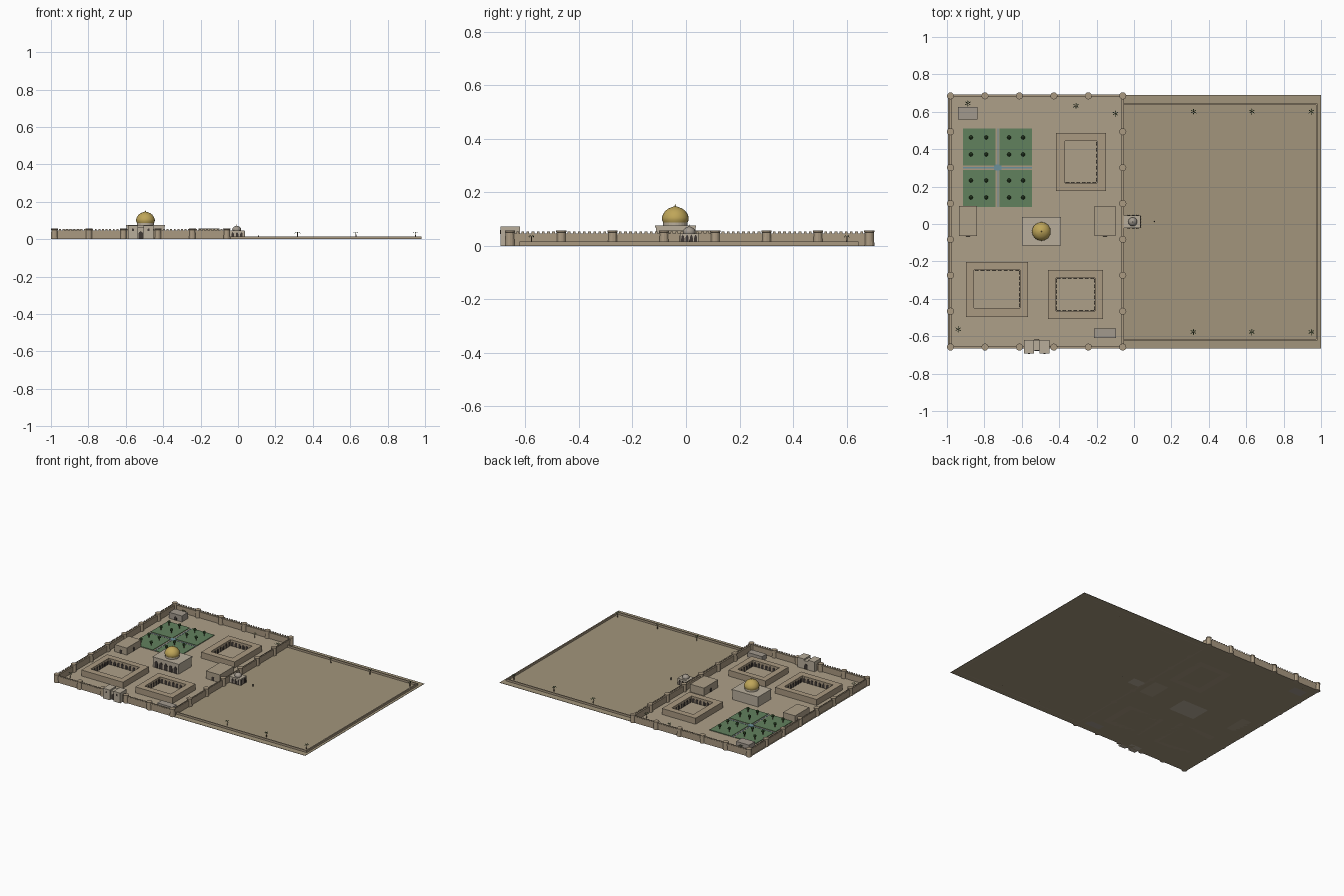
import bpy, bmesh, math
from mathutils import Matrix, Vector

if "Cube" in bpy.data.objects:
    bpy.data.objects.remove(bpy.data.objects["Cube"])

MATS = {}
COLORS = dict(sand=(0.42, 0.35, 0.25), wall=(0.40, 0.32, 0.22), pale=(0.48, 0.42, 0.33),
              grey=(0.36, 0.32, 0.27), earth=(0.36, 0.30, 0.20), dark=(0.05, 0.04, 0.035),
              gold=(0.52, 0.38, 0.10), leaf=(0.04, 0.09, 0.03), lawn=(0.12, 0.22, 0.11),
              water=(0.15, 0.28, 0.33), trunk=(0.15, 0.10, 0.06))


def finish(name, bm, color):
    bmesh.ops.recalc_face_normals(bm, faces=bm.faces)
    me = bpy.data.meshes.new(name)
    bm.to_mesh(me)
    bm.free()
    ob = bpy.data.objects.new(name, me)
    bpy.context.collection.objects.link(ob)
    if color not in MATS:
        MATS[color] = bpy.data.materials.new(color)
        MATS[color].diffuse_color = (*COLORS[color], 1)
    me.materials.append(MATS[color])
    return ob


def box(bm, x0, x1, y0, y1, z0, z1):
    m = Matrix.Translation(((x0 + x1) / 2, (y0 + y1) / 2, (z0 + z1) / 2)) @ Matrix.Diagonal((x1 - x0, y1 - y0, z1 - z0, 1))
    bmesh.ops.create_cube(bm, size=1, matrix=m)


def boxes(name, color, *dims):
    bm = bmesh.new()
    for d in dims:
        box(bm, *d)
    return finish(name, bm, color)


def lathe(bm, x, y, profile, n, smooth=False):
    # profile: (radius, z) pairs, closed with flat caps or a tip
    rings = []
    for r, z in profile:
        if r == 0:
            rings.append([bm.verts.new((x, y, z))] * n)
        else:
            rings.append([bm.verts.new((x + r * math.cos(2 * math.pi * i / n), y + r * math.sin(2 * math.pi * i / n), z)) for i in range(n)])
    for a, b in zip(rings, rings[1:]):
        for i in range(n):
            j = (i + 1) % n
            f = bm.faces.new(list(dict.fromkeys((a[i], a[j], b[j], b[i]))))
            f.smooth = smooth
    for ring in (rings[0], rings[-1]):
        if ring[0] is not ring[1]:
            bm.faces.new(ring)


def arch(bm, x, y, ang, w, h, z0=0.002, t=0.003):
    # pointed arch panel standing at x, y and facing direction ang
    n = Vector((math.cos(ang), math.sin(ang), 0))
    s = Vector((-n.y, n.x, 0))
    prof = [(-.5, 0), (.5, 0), (.5, .6), (.38, .82), (0, 1), (-.38, .82), (-.5, .6)]
    rows = [[bm.verts.new(Vector((x, y, z0)) + s * u * w + n * d + Vector((0, 0, v * h))) for u, v in prof] for d in (-t / 2, t / 2)]
    bm.faces.new(rows[0])
    bm.faces.new(rows[1])
    for i in range(7):
        j = (i + 1) % 7
        bm.faces.new((rows[0][i], rows[0][j], rows[1][j], rows[1][i]))


def arcade(bm, p, q, ang, count, w, h):
    for i in range(count):
        k = (i + .5) / count
        arch(bm, p[0] + (q[0] - p[0]) * k, p[1] + (q[1] - p[1]) * k, ang, w, h)


# ground
boxes("ground", "earth", (-.995, 1, -.665, .69, 0, .002))
boxes("compound_floor", "sand", (-.98, -.06, -.655, .685, .001, .003))

# low boundary of the eastern field
boxes("field_boundary", "wall", (-.06, .982, .637, .645, 0, .016), (-.06, .982, -.622, -.614, 0, .016),
      (.973, .982, -.622, .645, 0, .016))

# crenellated compound wall
X0, X1, Y0, Y1, T = -.981, -.06, -.658, .685, .007
boxes("compound_wall", "wall", (X0, X1, Y0 - T, Y0 + T, 0, .046), (X0, X1, Y1 - T, Y1 + T, 0, .046),
      (X0 - T, X0 + T, Y0, Y1, 0, .046), (X1 - T, X1 + T, Y0, Y1, 0, .046))
bm = bmesh.new()
for i in range(48):
    c = X0 + (i + .5) * (X1 - X0) / 48
    for y in (Y0, Y1):
        box(bm, c - .005, c + .005, y - T, y - T + .005, .046, .054) if y < 0 else box(bm, c - .005, c + .005, y + T - .005, y + T, .046, .054)
for i in range(70):
    c = Y0 + (i + .5) * (Y1 - Y0) / 70
    box(bm, X0 - T, X0 - T + .005, c - .005, c + .005, .046, .054)
    box(bm, X1 + T - .005, X1 + T, c - .005, c + .005, .046, .054)
finish("wall_merlons", bm, "wall")

# round wall towers
bm = bmesh.new()
spots = {(X0 + (X1 - X0) * i / 5, y) for i in range(6) for y in (Y0, Y1)}
spots |= {(x, Y0 + (Y1 - Y0) * j / 7) for j in range(8) for x in (X0, X1)}
for x, y in sorted(spots):
    lathe(bm, x, y, [(.019, 0), (.017, .05), (.019, .051), (.019, .057)], 12)
finish("wall_towers", bm, "wall")

# south gate
boxes("gatehouse", "pale", (-.588, -.535, -.693, -.62, 0, .073), (-.505, -.452, -.693, -.62, 0, .073),
      (-.54, -.5, -.677, -.62, 0, .062))
bm = bmesh.new()
arch(bm, -.52, -.677, -math.pi / 2, .026, .042)
arch(bm, -.52, -.62, math.pi / 2, .026, .042)
for x in (-.562, -.478):
    arch(bm, x, -.693, -math.pi / 2, .01, .014, .045)
finish("gate_openings", bm, "dark")

# courtyard buildings: outer and inner rectangles
courts = [("north_court", (-.417, -.15, .176, .487), (-.37, -.198, .22, .444)),
          ("southwest_court", (-.898, -.567, -.497, -.203), (-.856, -.61, -.45, -.246)),
          ("southeast_court", (-.46, -.166, -.508, -.246), (-.417, -.209, -.465, -.289))]
for name, (a, b, c, d), (e, f, g, h) in courts:
    H = .046
    boxes(name, "wall", (a, e, c, d, 0, H), (f, b, c, d, 0, H), (e, f, c, g, 0, H), (e, f, h, d, 0, H))
    bm = bmesh.new()
    nx, ny = round((f - e) / .03), round((h - g) / .03)
    arcade(bm, (e, g), (f, g), math.pi / 2, nx, .019, .034)
    arcade(bm, (e, h), (f, h), -math.pi / 2, nx, .019, .034)
    arcade(bm, (e, g), (e, h), 0, ny, .019, .034)
    arcade(bm, (f, g), (f, h), math.pi, ny, .019, .034)
    finish(name + "_arcade", bm, "dark")

# domed hall
boxes("main_hall", "pale", (-.597, -.393, -.113, .035, 0, .07), (-.6, -.39, -.116, .038, .069, .076))
bm = bmesh.new()
arcade(bm, (-.59, -.114), (-.40, -.114), -math.pi / 2, 5, .026, .05)
finish("hall_arcade", bm, "dark")
bm = bmesh.new()
lathe(bm, -.495, -.04, [(.046, .075), (.046, .09)], 24)
finish("hall_drum", bm, "pale")
bm = bmesh.new()
lathe(bm, -.495, -.04, [(.046, .088), (.05, .097), (.05, .106), (.046, .118), (.038, .13), (.026, .139), (.012, .145), (0, .148)], 24, True)
finish("hall_dome", bm, "gold")
bm = bmesh.new()
lathe(bm, -.495, -.04, [(.003, .146), (.002, .15), (0, .157)], 8)
finish("hall_finial", bm, "gold")

# plain block buildings with doors
boxes("west_house", "sand", (-.936, -.84, -.064, .096, 0, .053))
boxes("east_house", "sand", (-.21, -.1, -.064, .096, 0, .058))
boxes("northwest_house", "grey", (-.94, -.838, .56, .626, 0, .046))
boxes("southeast_shed", "grey", (-.214, -.096, -.61, -.56, 0, .035))
bm = bmesh.new()
for x, y in ((-.888, -.064), (-.155, -.064), (-.889, .56)):
    arch(bm, x, y, -math.pi / 2, .02, .03)
arch(bm, -.84, .016, 0, .02, .03)
arch(bm, -.21, .016, math.pi, .02, .03)
finish("house_doors", bm, "dark")

# east pavilion with small dome
boxes("pavilion", "pale", (-.058, .036, -.022, .046, 0, .046))
bm = bmesh.new()
arcade(bm, (.036, -.02), (.036, .044), 0, 4, .012, .04)
arcade(bm, (-.04, -.022), (.03, -.022), -math.pi / 2, 3, .014, .036)
arcade(bm, (-.04, .046), (.03, .046), math.pi / 2, 3, .014, .036)
finish("pavilion_arches", bm, "dark")
bm = bmesh.new()
lathe(bm, -.007, .012, [(.022, .045), (.024, .051), (.022, .059), (.016, .066), (.008, .07), (.002, .072), (0, .08)], 16, True)
finish("pavilion_dome", bm, "grey")
bm = bmesh.new()
lathe(bm, .11, .013, [(.003, 0), (.002, .02)], 6)
finish("field_post", bm, "dark")

# four-part garden
boxes("garden_paving", "wall", (-.914, -.545, .09, .51, .002, .0045))
boxes("garden_lawns", "lawn", *[(x, x + .173, y, y + .198, .003, .008) for x in (-.914, -.718) for y in (.09, .312)])
boxes("garden_channels", "water", (-.731, -.725, .09, .51, .003, .006), (-.914, -.545, .298, .304, .003, .006),
      (-.748, -.708, .285, .317, .003, .0075))
tb, cb = bmesh.new(), bmesh.new()
for x in (-.872, -.79, -.668, -.593):
    for y in (.463, .372, .233, .142):
        lathe(tb, x, y, [(.003, .006), (.003, .026)], 6)
        bmesh.ops.create_icosphere(cb, subdivisions=1, radius=.012, matrix=Matrix.Translation((x, y, .032)))
finish("garden_trunks", tb, "trunk")
finish("garden_tree_crowns", cb, "leaf")

# palms
tb, cb = bmesh.new(), bmesh.new()
palms = [(-.888, .645), (-.31, .632), (-.1, .59), (-.94, -.563)]
palms += [(x, y) for x in (.318, .63, .948) for y in (.601, -.577)]
for x, y in palms:
    lathe(tb, x, y, [(.003, 0), (.002, .034)], 6)
    for i in range(6):
        a = i * math.pi / 3 + .5
        d, s = Vector((math.cos(a), math.sin(a), 0)), Vector((-math.sin(a), math.cos(a), 0)) * .0025
        o = Vector((x, y, .034))
        mid = o + d * .01 + Vector((0, 0, .004))
        v = [cb.verts.new(p) for p in (o, mid + s, o + d * .019 - Vector((0, 0, .004)), mid - s)]
        cb.faces.new(v)
finish("palm_trunks", tb, "trunk")
finish("palm_fronds", cb, "leaf")

for m in bpy.data.materials:
    if m.users and not m.is_grease_pencil:
        m.use_nodes = True
        m.node_tree.nodes["Principled BSDF"].inputs["Base Color"].default_value = m.diffuse_color
